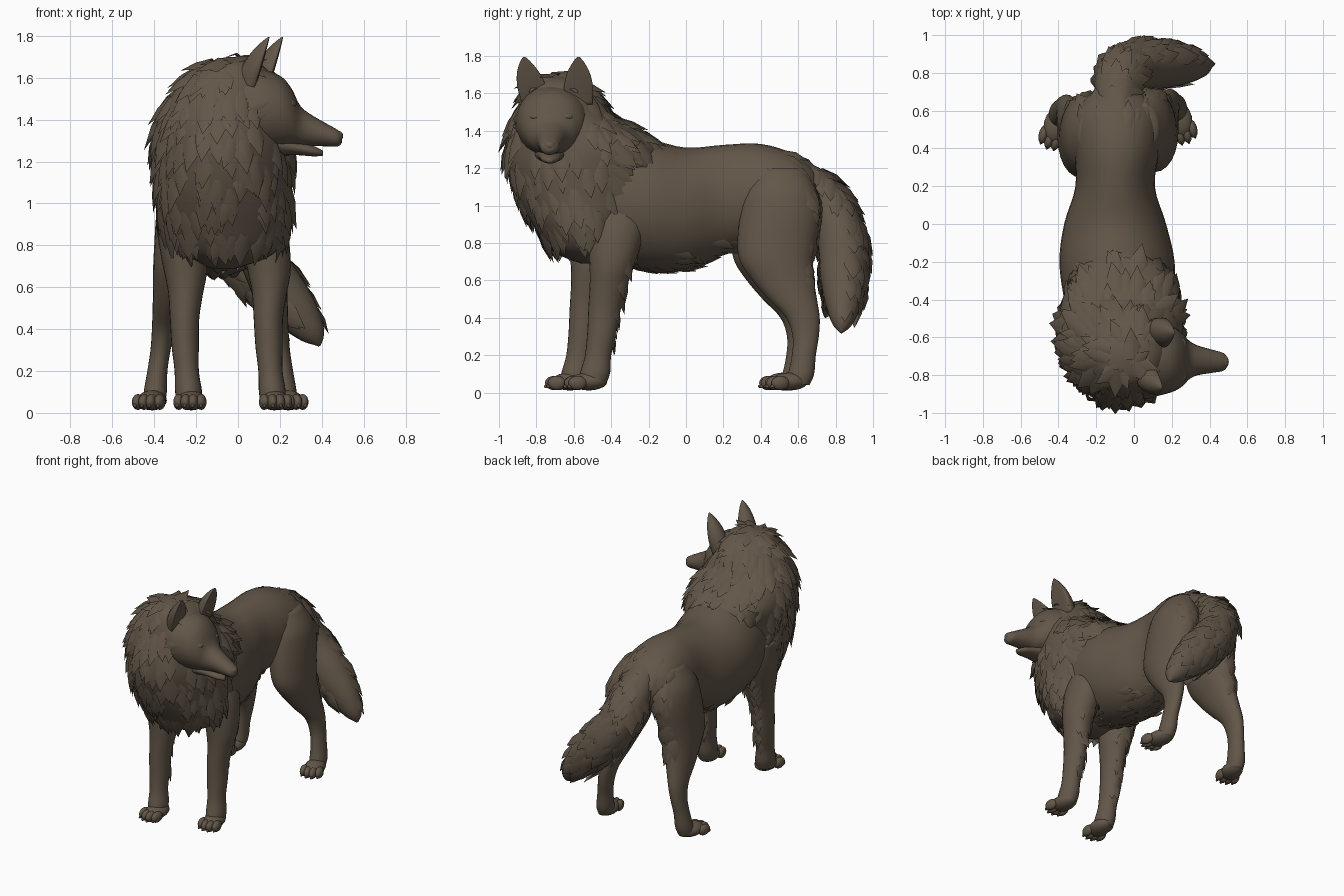
import bpy, bmesh, math, random
from mathutils import Vector, Matrix

if "Cube" in bpy.data.objects:
    bpy.data.objects.remove(bpy.data.objects["Cube"])

random.seed(7)
X, Y, Z = Vector((1, 0, 0)), Vector((0, 1, 0)), Vector((0, 0, 1))
fur = bpy.data.materials.new("dark brown fur")
fur.diffuse_color = (0.122, 0.093, 0.065, 1)
fur.use_nodes = True
fur.node_tree.nodes["Principled BSDF"].inputs["Base Color"].default_value = fur.diffuse_color


def finish(name, bm):
    me = bpy.data.meshes.new(name)
    bm.to_mesh(me)
    bm.free()
    me.materials.append(fur)
    for p in me.polygons:
        p.use_smooth = True
    ob = bpy.data.objects.new(name, me)
    bpy.context.collection.objects.link(ob)
    return ob


def spline(rows, steps=4):
    # Catmull-Rom through the section rows
    out = []
    for i in range(len(rows) - 1):
        a, b, c, d = (rows[max(0, min(len(rows) - 1, i + k))] for k in (-1, 0, 1, 2))
        for s in range(steps):
            t = s / steps
            out.append([0.5 * (2 * q + (r - p) * t + (2 * p - 5 * q + 4 * r - w) * t * t
                               + (3 * q - p - 3 * r + w) * t ** 3)
                        for p, q, r, w in zip(a, b, c, d)])
    return out + [list(rows[-1])]


def loft(name, rows, u=None, v=None, n=24, cup=1.0):
    # rows: x, y, z, radius along u, radius along v
    rows = spline(rows)
    bm = bmesh.new()
    rings = []
    for i, (x, y, z, a, b) in enumerate(rows):
        uu, vv = u, v
        if u is None:
            t = (Vector(rows[min(i + 1, len(rows) - 1)][:3]) - Vector(rows[max(i - 1, 0)][:3])).normalized()
            uu = (X - t * t.dot(X)).normalized()
            vv = t.cross(uu)
        a, b = max(a, 0.004), max(b, 0.004)
        ring = []
        for k in range(n):
            c, s = math.cos(math.tau * k / n), math.sin(math.tau * k / n)
            if c > 0:
                c *= cup
            ring.append(bm.verts.new(Vector((x, y, z)) + uu * a * c + vv * b * s))
        rings.append(ring)
    for r, q in zip(rings, rings[1:]):
        for k in range(n):
            bm.faces.new((r[k], r[(k + 1) % n], q[(k + 1) % n], q[k]))
    bm.faces.new(rings[0])
    bm.faces.new(rings[-1])
    bmesh.ops.recalc_face_normals(bm, faces=bm.faces)
    return finish(name, bm)


def blobs(name, items):
    # ellipsoids: centre, radii, turn about z
    bm = bmesh.new()
    for c, r, turn in items:
        m = Matrix.Translation(c) @ Matrix.Rotation(turn, 4, 'Z') @ Matrix.Diagonal((*r, 1))
        bmesh.ops.create_uvsphere(bm, u_segments=16, v_segments=10, radius=1, matrix=m)
    return finish(name, bm)


def tufts(name, ob, count, flow, keep, size, lift=0.25):
    # pointed fur locks scattered over a part, lying along the flow direction
    polys = [p for p in ob.data.polygons if len(p.vertices) == 4 and keep(p.center, p.normal)]
    bm = bmesh.new()
    for p in random.choices(polys, [p.area for p in polys], k=count):
        nr = p.normal
        f = flow(p.center) + Vector([random.uniform(-.25, .25) for _ in range(3)])
        f = f - nr * f.dot(nr)
        if f.length < 0.15:
            continue
        f.normalize()
        side = f.cross(nr)
        L = size * random.uniform(0.75, 1.3)
        w = L * 0.32
        o = p.center - nr * 0.012 - f * L * 0.35

        def pt(a, b, h):
            return bm.verts.new(o + f * L * a + side * w * b + nr * L * h)
        root = [pt(0, -.8, 0), pt(0, 0, .12), pt(0, .8, 0)]
        mid = [pt(.5, -1, .06), pt(.5, 0, .25), pt(.5, 1, .06)]
        tip = pt(1.1, random.uniform(-.4, .4), lift)
        for k in (0, 1):
            bm.faces.new((root[k], root[k + 1], mid[k + 1], mid[k]))
            bm.faces.new((mid[k], mid[k + 1], tip))
    return finish(name, bm)


# Torso
body = loft("torso", [
    (-.08, -.74, .98, .10, .12), (-.08, -.60, 1.0, .25, .28), (-.08, -.40, 1.03, .29, .34),
    (-.09, -.20, 1.005, .305, .35), (-.10, 0, .985, .27, .325), (-.10, .20, 1.03, .21, .295),
    (-.09, .40, 1.065, .225, .265), (-.09, .58, 1.075, .22, .20), (-.09, .69, 1.06, .14, .13),
    (-.09, .72, 1.06, .03, .03)], X, Z, 32)

# Neck and chest ruff
ruff = loft("neck_ruff", [
    (-.07, -.50, .69, .06, .06), (-.06, -.52, .76, .23, .20), (-.06, -.55, .90, .30, .27),
    (-.07, -.56, 1.05, .32, .345), (-.07, -.56, 1.2, .33, .395), (-.07, -.55, 1.3, .33, .415),
    (-.07, -.60, 1.4, .31, .345), (-.06, -.66, 1.5, .27, .25), (-.04, -.675, 1.6, .21, .20),
    (-.03, -.69, 1.67, .13, .13), (-.03, -.69, 1.70, .02, .02)], X, Y, 32)

# Head, jaw, nose, eyes
head = loft("head", [
    (-.05, -.70, 1.48, .19, .18), (.10, -.71, 1.45, .20, .195), (.20, -.715, 1.435, .175, .175),
    (.255, -.72, 1.41, .14, .14), (.295, -.72, 1.37, .10, .10), (.34, -.722, 1.352, .078, .078),
    (.42, -.727, 1.328, .06, .055), (.475, -.73, 1.312, .046, .04), (.497, -.73, 1.31, .02, .02)], Y, Z)
loft("lower_jaw", [
    (.15, -.72, 1.285, .10, .06), (.27, -.723, 1.267, .066, .036), (.36, -.727, 1.25, .046, .025),
    (.405, -.73, 1.24, .014, .012)], Y, Z)
blobs("nose", [((.476, -.73, 1.322), (.026, .034, .026), 0)])
blobs("eyes", [((.258, y, 1.435), (.02, .024, .015), 0) for y in (-.80, -.645)])
blobs("brows", [((.235, y, 1.475), (.045, .045, .025), 0) for y in (-.80, -.64)])
tufts("cheek_fur", head, 45, lambda p: -X - Z * .6,
      lambda c, n: .02 < c.x < .17 and c.z < 1.5, .10, .25)

# Cupped ears
for name, bx, by, tx, ty in (("ear_right", .07, -.80, .15, -.865), ("ear_left", .135, -.575, .215, -.575)):
    rows = []
    for t, a, b in ((0, .09, .074), (.35, .092, .078), (.65, .072, .062), (.88, .036, .032), (1, .006, .006)):
        rows.append((bx + (tx - bx) * t, by + (ty - by) * t, 1.54 + .255 * t, a, b))
    loft(name, rows, (X - Y * .15).normalized(), Y, 20, cup=0.1)


# Paws with four toes each
def paw(name, x, y, turn):
    m = Matrix.Translation((x, y, 0)) @ Matrix.Rotation(turn, 4, 'Z')
    items = [(m @ Vector((0, .02, .06)), (.068, .10, .048), turn)]
    for k in range(4):
        o = k - 1.5
        items.append((m @ Vector((o * .036, -.072 + abs(o) * .018, .052)), (.026, .05, .038), turn))
        items.append((m @ Vector((o * .038, -.112 + abs(o) * .018, .034)), (.008, .016, .01), turn))
    blobs(name, items)


# Front legs
front = [(.09, -.36, 1.05, .08, .12), (.12, -.37, .90, .11, .15), (.14, -.385, .76, .11, .135),
         (.15, -.40, .66, .10, .115), (.15, -.415, .57, .083, .10), (.145, -.435, .45, .07, .087),
         (.148, -.45, .32, .065, .078), (.155, -.47, .20, .058, .07), (.163, -.485, .11, .064, .08),
         (.167, -.50, .05, .06, .075)]
for side, dx, dy in (("left", 0, 0), ("right", -.40, -.10)):
    leg = loft("front_leg_" + side, [(x + dx, y + dy, z, a, b) for x, y, z, a, b in front], X, Y)
    paw("front_paw_" + side, .175 + dx, -.54 + dy, .1 if dx == 0 else -.1)
    tufts("front_leg_fur_" + side, leg, 26, lambda p: -Z + Y * .2,
          lambda c, n: n.y > .6 and .22 < c.z < .8, .09, .3)

# Hind legs, mirrored about the body's own centre line
hind = [(.04, .50, 1.2, .08, .12), (.07, .50, 1.08, .125, .19), (.09, .495, .95, .13, .215),
        (.11, .475, .80, .12, .21), (.125, .475, .70, .11, .195), (.145, .51, .60, .09, .165),
        (.165, .56, .50, .073, .13), (.185, .615, .40, .056, .09), (.20, .63, .30, .048, .07),
        (.215, .62, .20, .048, .064), (.225, .605, .10, .055, .07), (.23, .58, .04, .05, .07)]
for side, s, dy in (("left", 1, .01), ("right", -1, -.02)):
    leg = loft("hind_leg_" + side,
               [(-.085 + s * (x + .085), y + dy, z, a, b) for x, y, z, a, b in hind], X, Y)
    paw("hind_paw_" + side, -.085 + s * .33, .525 + dy, s * .25)
    tufts("thigh_fur_" + side, leg, 30, lambda p: -Z,
          lambda c, n: n.y > .6 and .6 < c.z < 1.1, .11, .15)

# Bushy tail swung to one side
tail = loft("tail", [
    (-.09, .57, 1.17, .09, .085), (-.09, .68, 1.10, .115, .105), (-.07, .785, .96, .135, .125),
    (.01, .835, .79, .145, .13), (.145, .845, .63, .142, .128), (.27, .842, .49, .11, .10),
    (.36, .835, .375, .06, .055), (.39, .83, .32, .006, .006)])
tufts("tail_fur", tail, 100, lambda p: Vector((.15 if p.z > .9 else .6, 0, -.8)),
      lambda c, n: c.z > .42 and c.y > .70 and (n.y > .1 or n.z < -.2), .13, .2)

# Ruff locks, leaving the face clear
tufts("ruff_fur", ruff, 380, lambda p: Vector((0, .15, -1)) if p.y < -.4 else Vector((0, .6, -.7)),
      lambda c, n: c.z > .76 and not (c.x > .12 and -.92 < c.y < -.52 and c.z > 1.25), .13, .27)
# Belly and rump locks
tufts("belly_fur", body, 50, lambda p: Y - Z * .4,
      lambda c, n: n.z < -.6 and -.45 < c.y < .3, .10, .25)
tufts("rump_fur", body, 14, lambda p: Y - Z * .6,
      lambda c, n: n.z > .2 and c.y > .52, .11, .12)
